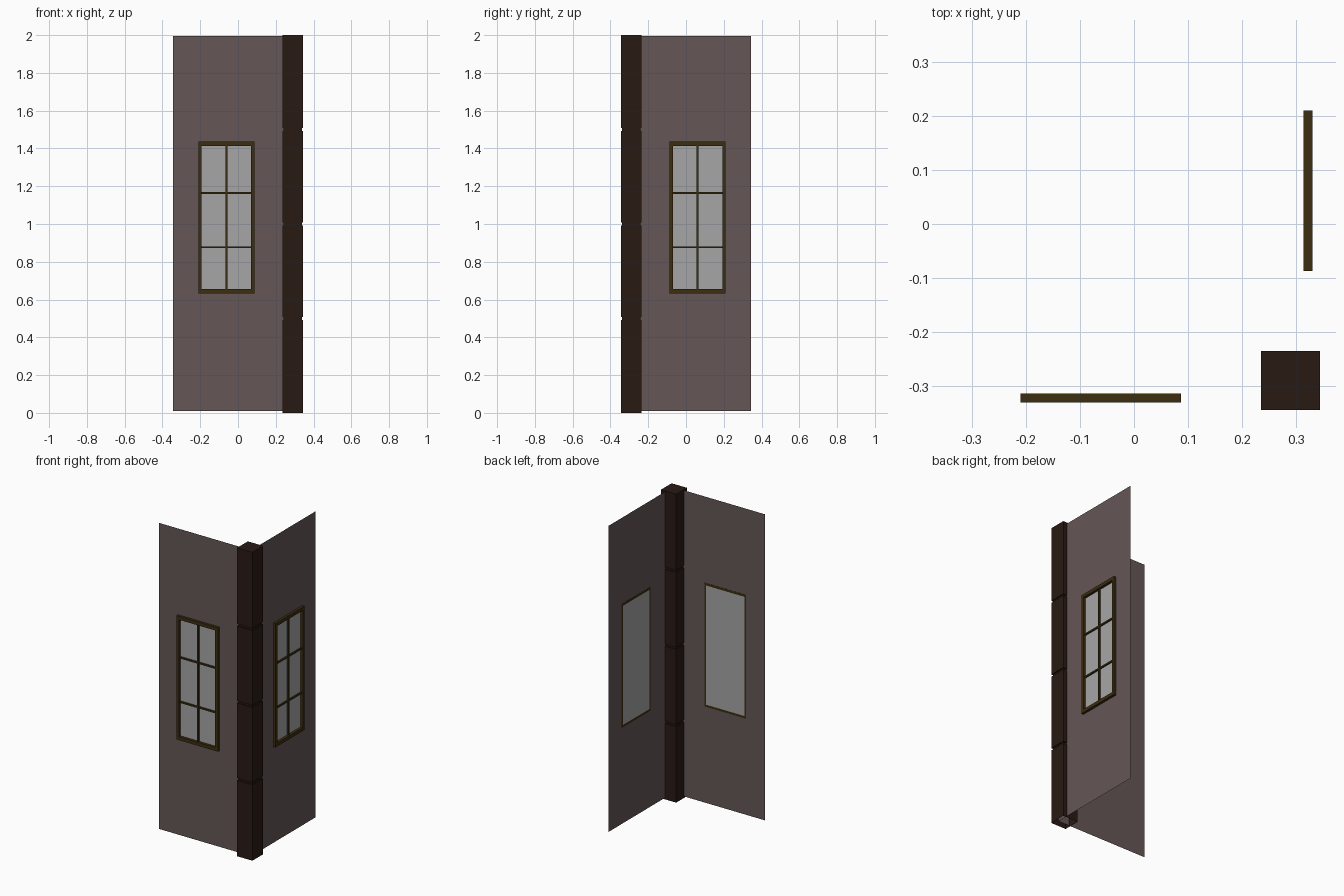
import bpy, bmesh

if "Cube" in bpy.data.objects:
    bpy.data.objects.remove(bpy.data.objects["Cube"])


def material(name, rgb):
    m = bpy.data.materials.new(name)
    m.diffuse_color = (*rgb, 1)
    m.use_nodes = True
    m.node_tree.nodes["Principled BSDF"].inputs["Base Color"].default_value = m.diffuse_color
    return m


WALL = material("plaster", (0.13, 0.095, 0.093))
WOOD = material("dark_wood", (0.022, 0.010, 0.007))
TRIM = material("trim", (0.045, 0.026, 0.005))
GLASS = material("pane", (0.38, 0.38, 0.38))

# Each side is laid out as (u along wall, d outwards, z); the second is its reflection
SIDES = {"front": lambda u, d, z: (u, -d, z),
         "right": lambda u, d, z: (d, -u, z)}


def finish(name, bm, mat, outward=None):
    if outward is None:
        bmesh.ops.recalc_face_normals(bm, faces=bm.faces)
    else:
        bm.normal_update()
        for f in bm.faces:
            if sum(a * b for a, b in zip(f.normal, outward)) < 0:
                f.normal_flip()
    me = bpy.data.meshes.new(name)
    bm.to_mesh(me)
    bm.free()
    me.materials.append(mat)
    bpy.context.collection.objects.link(bpy.data.objects.new(name, me))


def rect(u0, u1, z0, z1):
    return [(u0, z0), (u1, z0), (u1, z1), (u0, z1)]


def sheet(bm, place, outer, d, inner=None):
    """Flat rectangle, optionally with a rectangular opening."""
    o = [bm.verts.new(place(u, d, z)) for u, z in outer]
    if inner is None:
        bm.faces.new(o)
        return
    i = [bm.verts.new(place(u, d, z)) for u, z in inner]
    for k in range(4):
        n = (k + 1) % 4
        bm.faces.new((o[k], o[n], i[n], i[k]))


def solid(bm, place, outer, d0, d1, inner=None):
    """Sheet extruded outwards from d0 to d1."""
    start = set(bm.faces)
    sheet(bm, place, outer, d0, inner)
    new = [f for f in bm.faces if f not in start]
    ext = bmesh.ops.extrude_face_region(bm, geom=new, use_keep_orig=True)
    a, b = place(0, d0, 0), place(0, d1, 0)
    bmesh.ops.translate(bm, verts=[v for v in ext["geom"] if isinstance(v, bmesh.types.BMVert)],
                        vec=[q - p for p, q in zip(a, b)])


BACK, FACE = 0.315, 0.331
for side, place in SIDES.items():
    out = place(0, 1, 0)

    # Thin wall with window opening
    bm = bmesh.new()
    sheet(bm, place, rect(-0.345, BACK, 0.01, 1.995), BACK, rect(-0.204, 0.08, 0.642, 1.428))
    finish(side + "_wall", bm, WALL, out)

    # Window surround
    bm = bmesh.new()
    solid(bm, place, rect(-0.21, 0.087, 0.633, 1.436), BACK - 0.001, FACE,
          rect(-0.193, 0.068, 0.655, 1.414))
    finish(side + "_window_frame", bm, TRIM)

    # Glazing bars
    bm = bmesh.new()
    solid(bm, place, rect(-0.067, -0.055, 0.65, 1.42), BACK - 0.001, 0.324)
    for z in (0.877, 1.165):
        solid(bm, place, rect(-0.2, 0.075, z - 0.005, z + 0.005), BACK - 0.001, 0.323)
    finish(side + "_glazing_bars", bm, TRIM)

    # Glass pane
    bm = bmesh.new()
    sheet(bm, place, rect(-0.2, 0.075, 0.648, 1.421), BACK - 0.0015)
    finish(side + "_glass", bm, GLASS, out)

# Corner post: square rings, grooved at every half unit, open underneath
rings = [(0, 0.055)]
for z in (0.5, 1.0, 1.5):
    rings += [(z - 0.007, 0.055), (z - 0.007, 0.048), (z + 0.007, 0.048), (z + 0.007, 0.055)]
rings.append((2.0, 0.055))
bm = bmesh.new()
loops = [[bm.verts.new((0.29 + sx * h, -0.29 + sy * h, z))
          for sx, sy in ((-1, -1), (1, -1), (1, 1), (-1, 1))] for z, h in rings]
for a, b in zip(loops, loops[1:]):
    for k in range(4):
        n = (k + 1) % 4
        bm.faces.new((a[k], a[n], b[n], b[k]))
bm.faces.new(loops[-1])
finish("corner_post", bm, WOOD)
